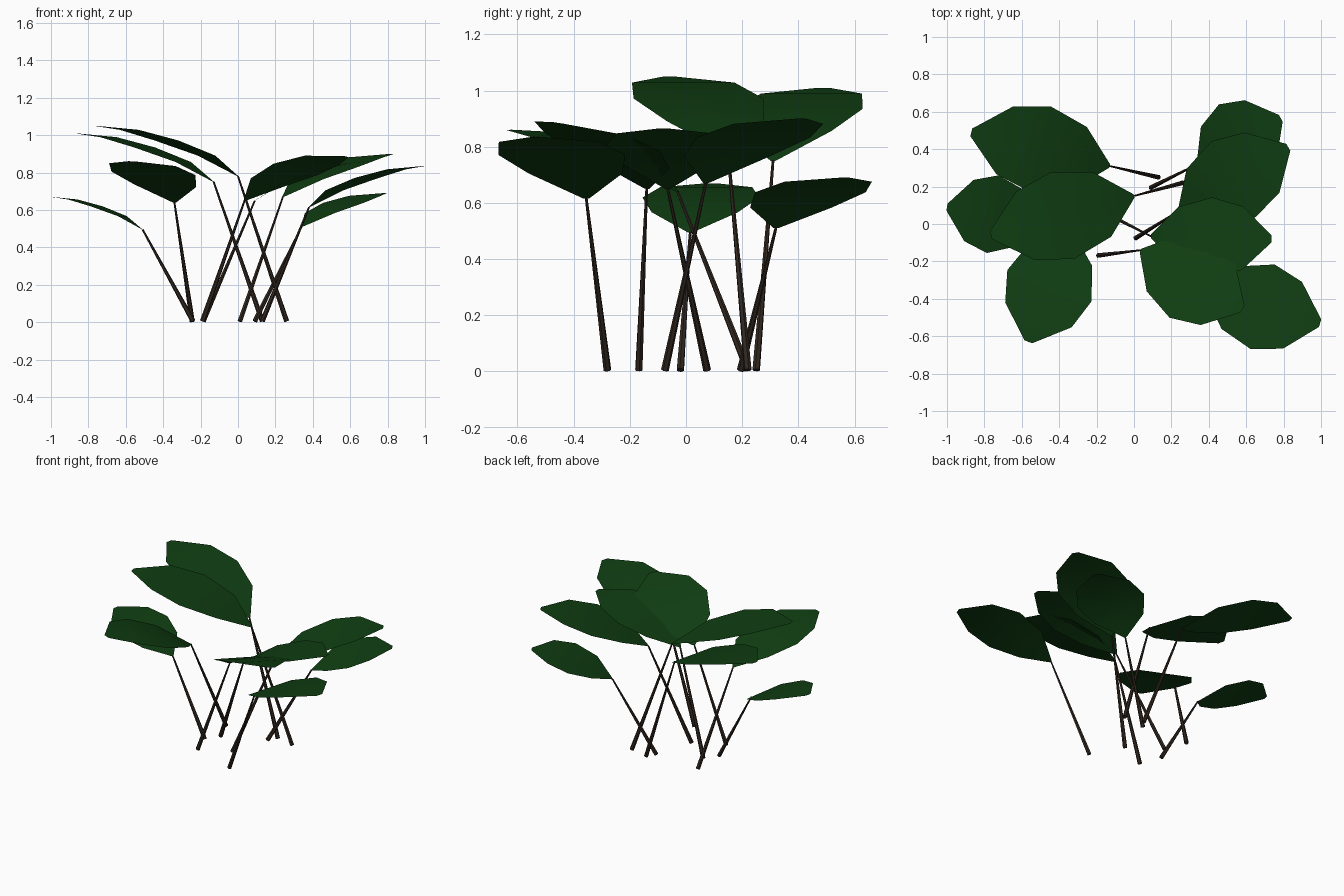
import bpy, bmesh
from mathutils import Vector

if "Cube" in bpy.data.objects:
    bpy.data.objects.remove(bpy.data.objects["Cube"])


def material(name, rgb):
    m = bpy.data.materials.new(name)
    m.diffuse_color = (*rgb, 1)
    m.use_nodes = True
    m.node_tree.nodes["Principled BSDF"].inputs["Base Color"].default_value = m.diffuse_color
    return m


GREEN = material("leaf_green", (0.005, 0.048, 0.006))
BROWN = material("stem_brown", (0.030, 0.019, 0.013))

# Leaf outline rows: length fraction, half-width fraction, rise fraction
ROWS = [(0.0, 0.04, 0.0), (0.22, 0.74, 0.41), (0.50, 1.0, 0.71),
        (0.76, 0.79, 0.92), (1.0, 0.09, 1.0)]

# stem foot (x, y), leaf joint, leaf tip, half width, sideways tilt
PLANTS = [
    ((0.13, 0.25), (-0.13, 0.31, 0.75), (-0.87, 0.49, 1.01), 0.235, 0.0),
    ((0.26, 0.22), (0.00, 0.15, 0.78), (-0.765, -0.06, 1.05), 0.24, 0.0),
    ((-0.24, -0.02), (-0.51, 0.015, 0.495), (-1.0, 0.09, 0.67), 0.21, 0.0),
    ((-0.245, 0.22), (-0.34, -0.03, 0.64), (-0.565, -0.63, 0.86), 0.24, -0.04),
    ((0.09, 0.195), (0.34, 0.32, 0.51), (0.785, 0.565, 0.69), 0.225, 0.0),
    ((0.01, -0.075), (0.24, 0.07, 0.67), (0.825, 0.41, 0.90), 0.235, 0.0),
    ((-0.185, 0.075), (0.09, -0.065, 0.65), (0.735, -0.08, 0.865), 0.215, 0.0),
    ((-0.19, -0.168), (0.035, -0.14, 0.65), (0.58, -0.455, 0.885), 0.235, -0.13),
    ((0.13, -0.28), (0.38, -0.355, 0.615), (0.995, -0.53, 0.835), 0.235, 0.0),
]


def finish(bm, name, mat):
    mesh = bpy.data.meshes.new(name)
    bm.to_mesh(mesh)
    bm.free()
    mesh.materials.append(mat)
    ob = bpy.data.objects.new(name, mesh)
    bpy.context.collection.objects.link(ob)
    for p in mesh.polygons:
        p.use_smooth = True
    return ob


def leaf(name, joint, tip, width, tilt):
    """Arched sheet, three points across each row."""
    joint, span = Vector(joint), Vector(tip) - Vector(joint)
    side = Vector((-span.y, span.x, 0)).normalized() + Vector((0, 0, tilt))
    flat = Vector((span.x, span.y, 0))
    bm = bmesh.new()
    grid = []
    for u, w, h in ROWS:
        mid = joint + flat * u + Vector((0, 0, span.z * h))
        grid.append([bm.verts.new(mid + side * width * w * s) for s in (-1, 0, 1)])
    for a, b in zip(grid, grid[1:]):
        for i in (0, 1):
            bm.faces.new((a[i], b[i], b[i + 1], a[i + 1]))
    finish(bm, name, GREEN)


def stem(name, foot, joint):
    """Tapered six-sided stalk from the ground to the leaf joint."""
    a, b = Vector((*foot, 0.005)), Vector(joint)
    bm = bmesh.new()
    bmesh.ops.create_cone(bm, cap_ends=True, segments=6, radius1=0.014,
                          radius2=0.005, depth=(b - a).length)
    bmesh.ops.rotate(bm, verts=bm.verts,
                     matrix=(b - a).to_track_quat('Z', 'Y').to_matrix())
    bmesh.ops.translate(bm, verts=bm.verts, vec=(a + b) / 2)
    ob = finish(bm, name, BROWN)
    ob.data.shade_flat()


for n, (foot, joint, tip, width, tilt) in enumerate(PLANTS, 1):
    stem(f"stem_{n}", foot, joint)
    leaf(f"leaf_{n}", joint, tip, width, tilt)
